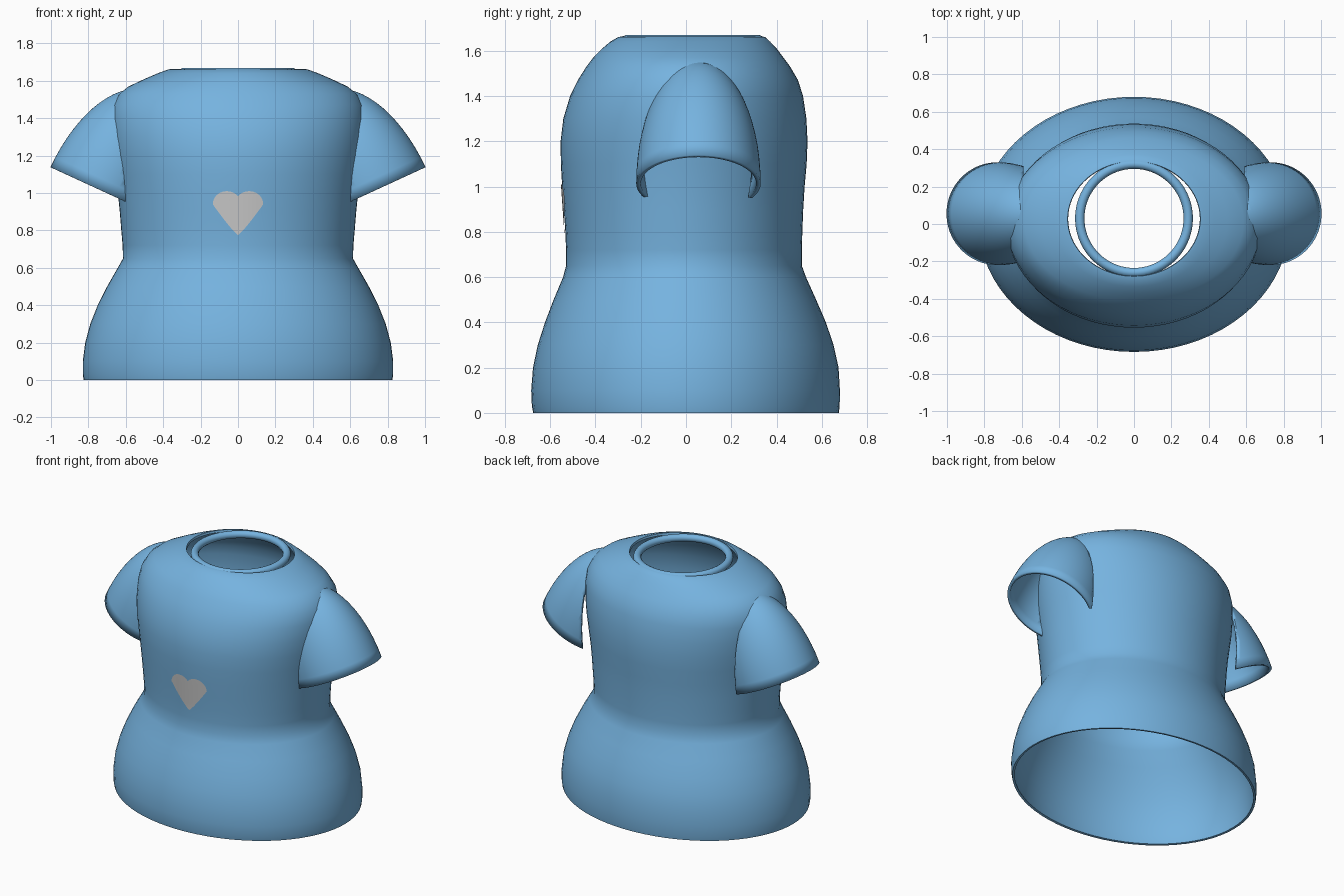
import bpy, bmesh, math
from mathutils import Matrix, Vector

if "Cube" in bpy.data.objects:
    bpy.data.objects.remove(bpy.data.objects["Cube"])


def material(name, rgb):
    m = bpy.data.materials.new(name)
    m.diffuse_color = (*rgb, 1)
    m.use_nodes = True
    m.node_tree.nodes["Principled BSDF"].inputs["Base Color"].default_value = m.diffuse_color
    return m


BLUE = material("sky blue", (0.18, 0.45, 0.74))
GREY = material("light grey", (0.59, 0.59, 0.59))
SEG = 72


def finish(bm, name, mat, thickness=0.0):
    bmesh.ops.recalc_face_normals(bm, faces=bm.faces)
    me = bpy.data.meshes.new(name)
    bm.to_mesh(me)
    bm.free()
    ob = bpy.data.objects.new(name, me)
    bpy.context.collection.objects.link(ob)
    me.materials.append(mat)
    bpy.ops.object.select_all(action='DESELECT')
    ob.select_set(True)
    bpy.context.view_layer.objects.active = ob
    if thickness:
        s = ob.modifiers.new("thickness", 'SOLIDIFY')
        s.thickness = thickness
        s.offset = -1
        bpy.ops.object.modifier_apply(modifier=s.name)
    bpy.ops.object.shade_smooth_by_angle(angle=math.radians(40))
    return ob


def loft(bm, rings):
    """Join closed rings of points with quads."""
    loops = [[bm.verts.new(p) for p in r] for r in rings]
    for a, b in zip(loops, loops[1:]):
        for i in range(len(a)):
            j = (i + 1) % len(a)
            bm.faces.new((a[i], a[j], b[j], b[i]))
    return loops


def ellipse(rx, ry, cy, z):
    return [(rx * math.cos(t), cy + ry * math.sin(t), z)
            for t in (2 * math.pi * i / SEG for i in range(SEG))]


# Dress profile: height, half width, front y, back y
SKIRT = [(0, .825, -.675, .675), (.03, .83, -.681, .679), (.1, .83, -.684, .68),
         (.2, .817, -.676, .674), (.3, .79, -.655, .652), (.4, .75, -.623, .618),
         (.5, .70, -.585, .575), (.6, .643, -.543, .53), (.65, .615, -.53, .512)]
BODICE = [(.72, .617, -.53, .512), (.8, .624, -.533, .514), (.9, .632, -.54, .518),
          (1.0, .642, -.547, .524), (1.1, .655, -.553, .533), (1.2, .67, -.554, .537),
          (1.3, .68, -.542, .532), (1.4, .682, -.512, .517), (1.47, .67, -.478, .495),
          (1.53, .635, -.44, .46), (1.57, .585, -.41, .43), (1.61, .50, -.37, .40),
          (1.64, .43, -.335, .372), (1.66, .375, -.30, .35), (1.664, .355, -.28, .335)]
PROFILE = SKIRT + BODICE


def section(z):
    for a, b in zip(PROFILE, PROFILE[1:]):
        if a[0] <= z <= b[0]:
            f = (z - a[0]) / (b[0] - a[0])
            return [p + (q - p) * f for p, q in zip(a, b)]


# Dress body, open at hem and neck
bm = bmesh.new()
loft(bm, [ellipse(w, (b - f) / 2, (b + f) / 2, z) for z, w, f, b in PROFILE])
finish(bm, "dress_body", BLUE, 0.015)

# Neck ring
bpy.ops.mesh.primitive_torus_add(major_segments=SEG, minor_segments=14, major_radius=.29,
                                 minor_radius=.025, location=(0, .03, 1.645))
collar = bpy.context.object
collar.name = "neck_ring"
collar.data.materials.append(BLUE)
bpy.ops.object.shade_smooth_by_angle(angle=math.radians(40))

# Sleeves: tilted half domes, trimmed where they meet the body
for side, label in ((1, "right"), (-1, "left")):
    bm = bmesh.new()
    rings = []
    for k in range(16):
        a = math.radians(88 * k / 15)
        c, s = math.cos(a), math.sin(a)
        rings.append([(x * .30 * c / .30, y, z) for x, y, z in ellipse(.30, .275 * c, 0, .58 * s)])
    loops = loft(bm, rings)
    bm.faces.new(loops[-1])
    bm.transform(Matrix.Translation((.73, .055, 1.013)) @ Matrix.Rotation(-math.radians(24.7), 4, 'Y'))
    bmesh.ops.bisect_plane(bm, geom=bm.verts[:] + bm.edges[:] + bm.faces[:], dist=1e-5,
                           plane_co=Vector((.59, 0, 0)), plane_no=Vector((1, 0, 0)),
                           clear_inner=True)
    if side < 0:
        bm.transform(Matrix.Scale(-1, 4, (1, 0, 0)))
    ob = finish(bm, label + "_sleeve", BLUE)
    # make sure the shell normals point outward before thickening
    me = ob.data
    outward = sum((p.normal.dot(p.center - Vector((side * .66, .055, 1.15)))) * p.area
                  for p in me.polygons)
    if outward < 0:
        me.flip_normals()
    s = ob.modifiers.new("thickness", 'SOLIDIFY')
    s.thickness, s.offset = .02, -1

# Heart patch that follows the front of the dress
bm = bmesh.new()
COLS, ROWS = 40, 10
grid = []
for i in range(COLS + 1):
    x = -.135 * math.cos(math.pi * i / COLS)
    u = min(1, abs((abs(x) - .06) / .075))
    top = .94 + .07 * math.sqrt(1 - u * u)
    bottom = .775 + .165 * (abs(x) / .135) ** 1.15
    col = []
    for j in range(ROWS + 1):
        z = bottom + (top - bottom) * j / ROWS
        _, w, f, b = section(z)
        y = (f + b) / 2 - (b - f) / 2 * math.sqrt(1 - (x / w) ** 2) - .005
        col.append(bm.verts.new((x, y, z)))
    grid.append(col)
for a, b in zip(grid, grid[1:]):
    for j in range(ROWS):
        bm.faces.new((a[j], b[j], b[j + 1], a[j + 1]))
bmesh.ops.remove_doubles(bm, verts=bm.verts, dist=1e-5)
heart = finish(bm, "heart_patch", GREY)
if sum(p.normal.y * p.area for p in heart.data.polygons) > 0:
    heart.data.flip_normals()
